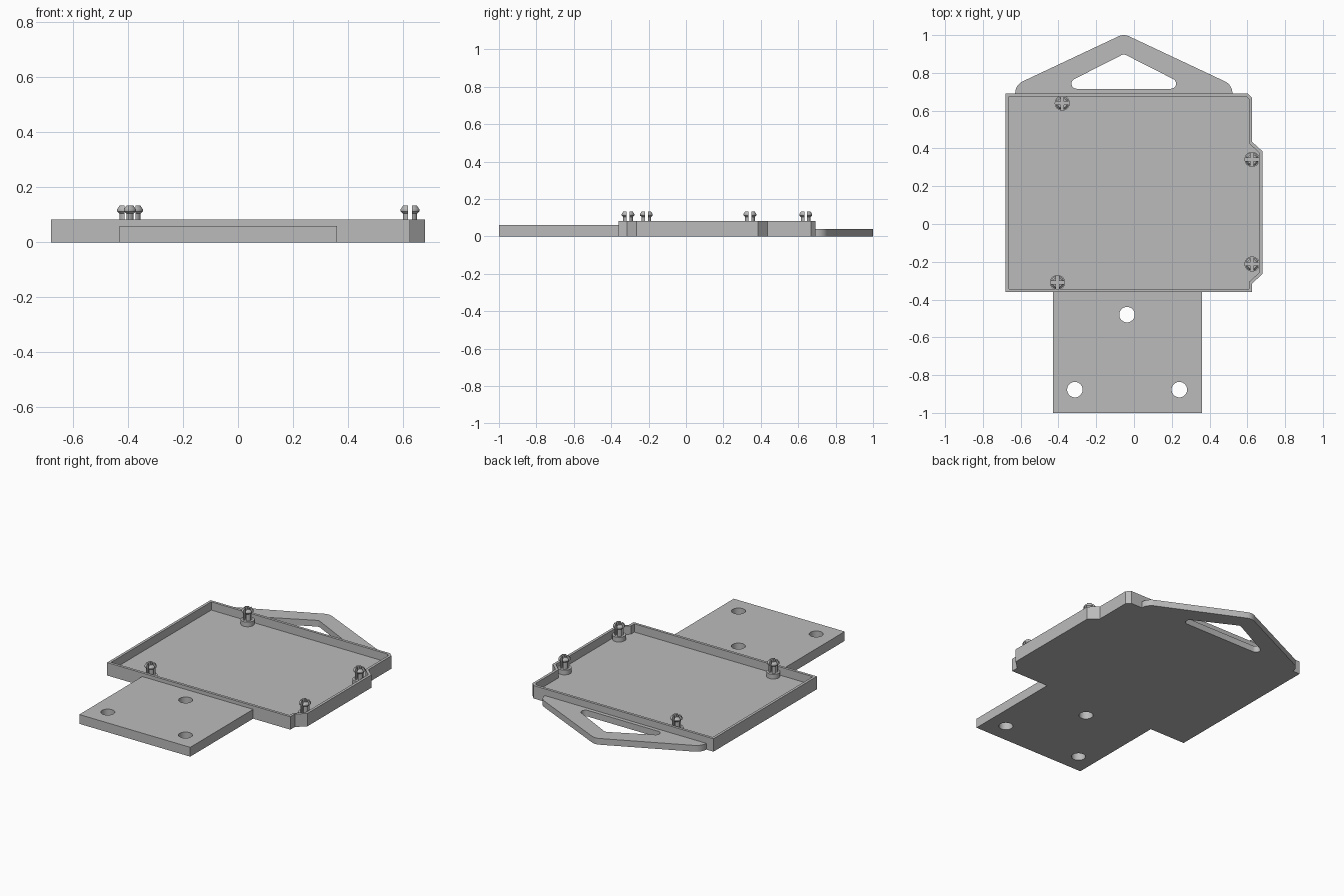
import bpy, bmesh
from math import cos, sin, pi, radians
from mathutils import Matrix, Vector

cube = bpy.data.objects.get("Cube")
if cube:
    bpy.data.objects.remove(cube, do_unlink=True)

grey = bpy.data.materials.new("plain grey")
grey.use_nodes = True
COLOUR = (0.5, 0.5, 0.5, 1)
grey.diffuse_color = COLOUR
grey.node_tree.nodes["Principled BSDF"].inputs["Base Color"].default_value = COLOUR


def add(name, data):
    obj = bpy.data.objects.new(name, data)
    bpy.context.collection.objects.link(obj)
    data.materials.append(grey)
    return obj


def activate(obj):
    bpy.ops.object.select_all(action='DESELECT')
    obj.select_set(True)
    bpy.context.view_layer.objects.active = obj


def finish(obj):
    """Weld the mesh and smooth only its round walls."""
    bm = bmesh.new()
    bm.from_mesh(obj.data)
    bmesh.ops.remove_doubles(bm, verts=bm.verts, dist=0.0002)
    bmesh.ops.recalc_face_normals(bm, faces=bm.faces)
    bm.to_mesh(obj.data)
    bm.free()
    activate(obj)
    bpy.ops.object.shade_smooth_by_angle(angle=radians(30))


def arc(cx, cy, r, start=0, end=360, steps=32):
    span = radians(end - start)
    count = steps if end - start == 360 else steps + 1
    return [(cx + r * cos(radians(start) + span * i / steps),
             cy + r * sin(radians(start) + span * i / steps)) for i in range(count)]


def slab(name, loops, height):
    """Flat sheet from an outline followed by hole outlines, standing on z = 0."""
    curve = bpy.data.curves.new(name, 'CURVE')
    curve.dimensions = '2D'
    curve.fill_mode = 'BOTH'
    curve.extrude = height / 2
    for loop in loops:
        spline = curve.splines.new('POLY')
        spline.points.add(len(loop) - 1)
        for point, (x, y) in zip(spline.points, loop):
            point.co = (x, y, 0, 1)
        spline.use_cyclic_u = True
    obj = add(name, curve)
    activate(obj)
    bpy.ops.object.convert(target='MESH')
    obj = bpy.context.object
    obj.data.transform(Matrix.Translation((0, 0, height / 2)))
    finish(obj)
    return obj


# Tray with a raised rim and a shallow pocket
RIM, FLOOR = 0.083, 0.03
outline = [(-0.68, -0.36), (0.625, -0.36), (0.625, -0.315), (0.68, -0.265), (0.68, 0.385),
           (0.625, 0.435), (0.625, 0.667), (0.6, 0.692), (-0.68, 0.692)]
bm = bmesh.new()
base = bm.faces.new([bm.verts.new((x, y, 0)) for x, y in outline])
ext = bmesh.ops.extrude_face_region(bm, geom=[base], use_keep_orig=True)["geom"]
bmesh.ops.translate(bm, vec=(0, 0, RIM), verts=[g for g in ext if isinstance(g, bmesh.types.BMVert)])
bmesh.ops.recalc_face_normals(bm, faces=bm.faces)
top = max(bm.faces, key=lambda f: f.calc_center_median().z)
bmesh.ops.inset_region(bm, faces=[top], thickness=0.017, use_even_offset=True)
pocket = bmesh.ops.extrude_discrete_faces(bm, faces=[top])["faces"][0]
bmesh.ops.translate(bm, vec=(0, 0, FLOOR - RIM), verts=pocket.verts)
tray_mesh = bpy.data.meshes.new("tray")
bm.to_mesh(tray_mesh)
bm.free()
add("tray", tray_mesh)

# Mounting plate with three bolt holes
slab("mounting_plate",
     [[(-0.43, -1), (0.36, -1), (0.36, -0.36), (-0.43, -0.36)]]
     + [arc(x, y, 0.041) for x, y in ((-0.037, -0.48), (-0.313, -0.877), (0.24, -0.877))], 0.06)

# Triangular handle with a rounded window
MID = -0.054
half = arc(0.505, 0.692, 0.07, 0, 64, 8) + arc(0, 0.935, 0.065, 64, 90, 4)
half_window = [(0, 0.716)] + arc(0.25, 0.743, 0.027, -90, 64, 10) + arc(0, 0.87, 0.027, 64, 90, 4)


def mirrored(points):
    right = [(MID + x, y) for x, y in points]
    left = [(MID - x, y) for x, y in reversed(points) if x > 1e-6]
    return right + left


slab("handle", [mirrored(half), mirrored(half_window)], 0.04)

# Split snap pin: lathed profile, then cross slots cut through it
PROFILE = [(0.012, 0.06), (0.027, 0.06), (0.027, 0.104), (0.035, 0.112),
           (0.035, 0.12), (0.026, 0.134), (0.012, 0.134)]
bm = bmesh.new()
verts = [bm.verts.new((r, 0, z)) for r, z in PROFILE]
edges = [bm.edges.new((verts[i - 1], verts[i])) for i in range(len(verts))]
bmesh.ops.spin(bm, geom=verts + edges, axis=(0, 0, 1), cent=(0, 0, 0), angle=2 * pi, steps=32)
bmesh.ops.remove_doubles(bm, verts=bm.verts, dist=0.0001)
bmesh.ops.recalc_face_normals(bm, faces=bm.faces)
pin_mesh = bpy.data.meshes.new("snap_pin")
bm.to_mesh(pin_mesh)
bm.free()
pin = add("snap_pin_1", pin_mesh)
for size in ((0.2, 0.015, 0.2), (0.015, 0.2, 0.2)):
    bpy.ops.mesh.primitive_cube_add(size=1, location=(0, 0, 0.1))
    cutter = bpy.context.object
    cutter.name = "slot_cutter"
    cutter.data.transform(Matrix.Diagonal(Vector((*size, 1))))
    cutter.hide_render = True
    mod = pin.modifiers.new("slot", 'BOOLEAN')
    mod.operation = 'DIFFERENCE'
    mod.solver = 'EXACT'
    mod.object = cutter
    activate(pin)
    bpy.ops.object.modifier_apply(modifier=mod.name)
    bpy.data.objects.remove(cutter, do_unlink=True)
finish(pin)

# Standoffs, each carrying one snap pin
for i, (x, y) in enumerate([(-0.38, 0.64), (0.625, 0.342), (0.625, -0.212), (-0.405, -0.31)], 1):
    bpy.ops.mesh.primitive_cylinder_add(vertices=32, radius=0.04, depth=0.05, location=(x, y, 0.035))
    post = bpy.context.object
    post.name = f"standoff_{i}"
    post.data.materials.append(grey)
    bpy.ops.object.shade_smooth_by_angle(angle=radians(30))
    if i > 1:
        pin = pin.copy()
        pin.name = f"snap_pin_{i}"
        bpy.context.collection.objects.link(pin)
    pin.location = (x, y, 0)
